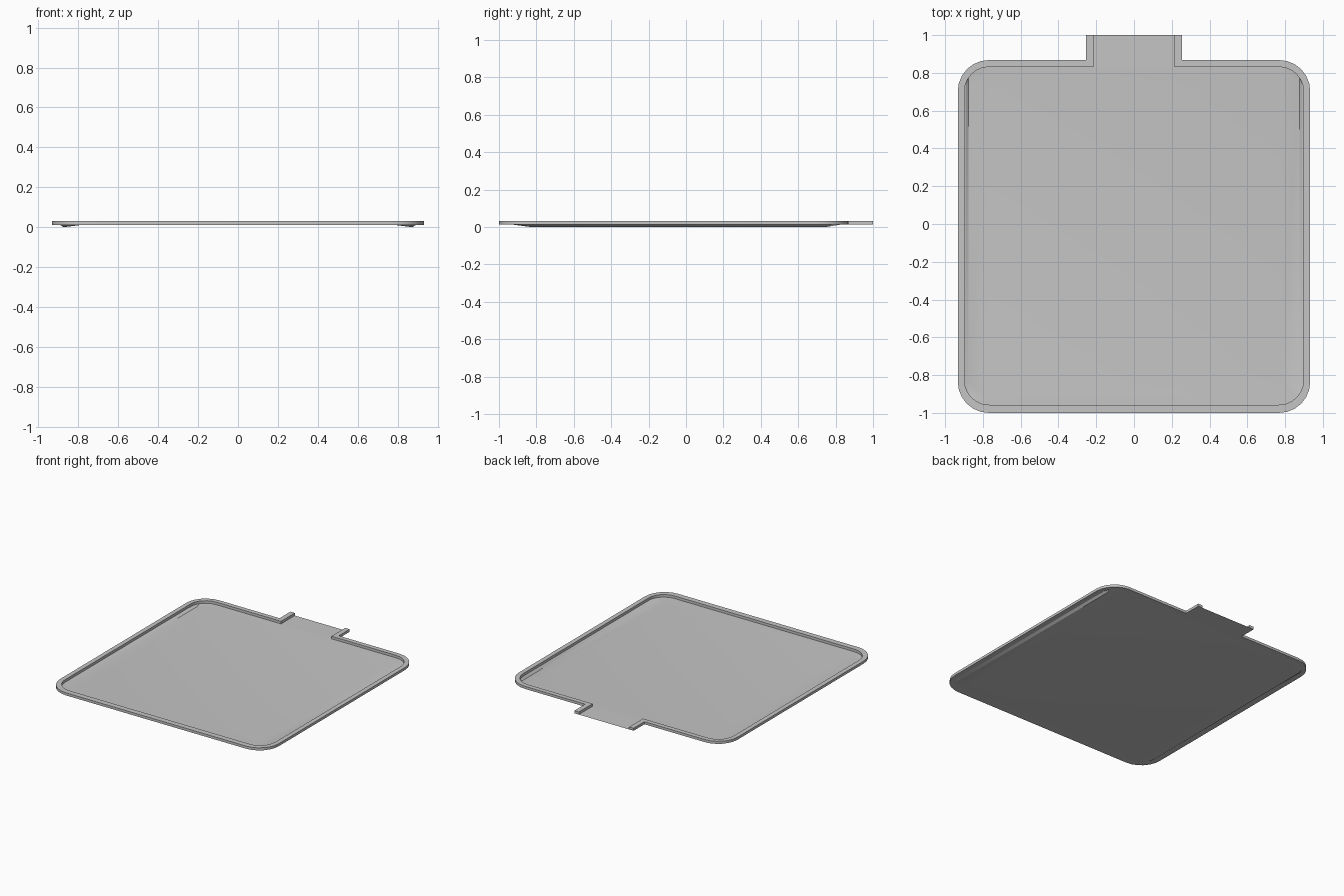
import bpy, bmesh, math

cube = bpy.data.objects.get("Cube")
if cube:
    bpy.data.objects.remove(cube, do_unlink=True)

grey = bpy.data.materials.new("matte_grey")
grey.use_nodes = True
grey.diffuse_color = (0.56, 0.56, 0.56, 1)
grey.node_tree.nodes["Principled BSDF"].inputs["Base Color"].default_value = grey.diffuse_color

BASE, TOP = 0.012, 0.032
END = 1.0
SEGMENTS = 6


def outline(half_w, front, back, spout_w, radius):
    """Open path from one spout end, around the tray, to the other spout end."""
    half = [(spout_w, END), (spout_w, back)]
    corners = [(half_w - radius, back - radius, 90), (half_w - radius, front + radius, 0)]
    for cx, cy, start in corners:
        for i in range(SEGMENTS + 1):
            a = math.radians(start - 90 * i / SEGMENTS)
            half.append((cx + radius * math.cos(a), cy + radius * math.sin(a)))
    return half + [(-x, y) for x, y in reversed(half)]


def finish(name, bm):
    mesh = bpy.data.meshes.new(name)
    bm.to_mesh(mesh)
    bm.free()
    obj = bpy.data.objects.new(name, mesh)
    bpy.context.collection.objects.link(obj)
    mesh.materials.append(grey)
    return obj


outer = outline(0.933, -1.0, 0.868, 0.253, 0.165)
inner = outline(0.898, -0.957, 0.832, 0.215, 0.13)

# Raised rim, a square section swept along the outline and capped at the spout
bm = bmesh.new()
sections = []
for (ox, oy), (ix, iy) in zip(outer, inner):
    sections.append([bm.verts.new(p) for p in
                     ((ox, oy, BASE), (ox, oy, TOP), (ix, iy, TOP), (ix, iy, BASE))])
for a, b in zip(sections, sections[1:]):
    for k in range(4):
        n = (k + 1) % 4
        bm.faces.new((a[k], a[n], b[n], b[k]))
bm.faces.new(sections[0])
bm.faces.new(sections[-1])
bmesh.ops.recalc_face_normals(bm, faces=bm.faces[:])
rim = finish("rim", bm)

# Thin floor sheet, cut into strips so shallow side channels can be pressed down
CHANNEL_X, CHANNEL_Y = 0.875, (-0.83, 0.75)
bm = bmesh.new()
bm.faces.new([bm.verts.new((x, y, BASE)) for x, y in inner])
cuts = [((s * x, 0, 0), (1, 0, 0)) for s in (-1, 1) for x in (0.78, CHANNEL_X, 0.893)]
cuts += [((0, y, 0), (0, 1, 0)) for y in (-0.92, *CHANNEL_Y, 0.82)]
for point, normal in cuts:
    bmesh.ops.bisect_plane(bm, geom=bm.verts[:] + bm.edges[:] + bm.faces[:],
                           plane_co=point, plane_no=normal)
for v in bm.verts:
    if abs(abs(v.co.x) - CHANNEL_X) < 0.001 and CHANNEL_Y[0] - 0.001 < v.co.y < CHANNEL_Y[1] + 0.001:
        v.co.z = 0
bmesh.ops.recalc_face_normals(bm, faces=bm.faces[:])
if sum(f.normal.z for f in bm.faces) < 0:
    bmesh.ops.reverse_faces(bm, faces=bm.faces[:])
floor = finish("floor", bm)

# Smooth the rounded corners while keeping the rim edges crisp
bpy.ops.object.select_all(action='DESELECT')
for obj in (rim, floor):
    obj.select_set(True)
bpy.context.view_layer.objects.active = rim
bpy.ops.object.shade_smooth_by_angle()
